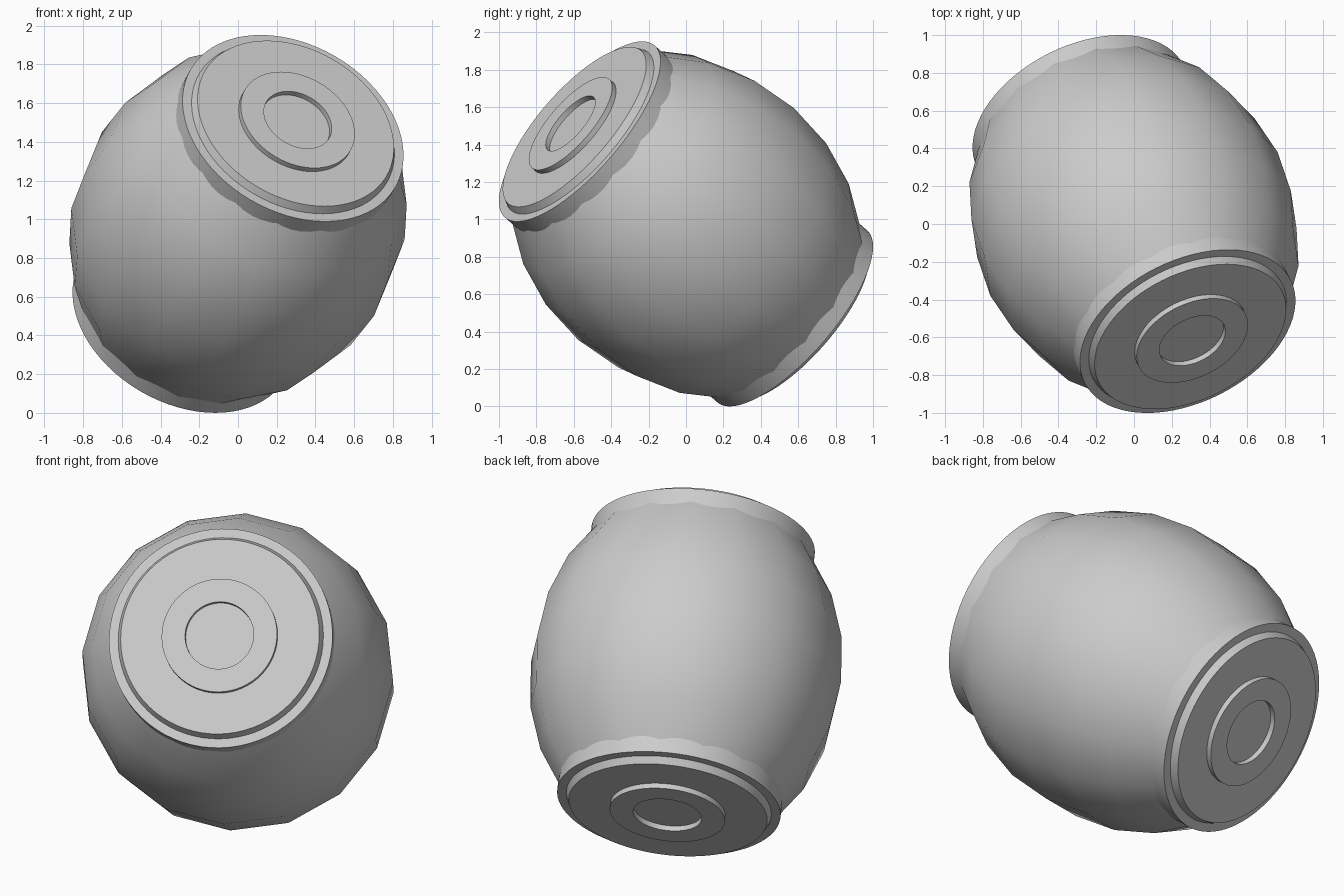
import bpy
import bmesh
import math
from mathutils import Matrix, Vector

if "Cube" in bpy.data.objects:
    bpy.data.objects.remove(bpy.data.objects["Cube"], do_unlink=True)

# Single grey finish
grey = bpy.data.materials.new("plain_grey")
grey.use_nodes = True
GREY = (0.6, 0.6, 0.6, 1)
grey.diffuse_color = GREY
grey.node_tree.nodes["Principled BSDF"].inputs["Base Color"].default_value = GREY

# The whole barrel lies along a tilted axis
CENTRE = Vector((0, 0, 0.976))
AXIS = Vector((0.353, -0.706, 0.614)).normalized()
PLACE = Matrix.Translation(CENTRE) @ AXIS.to_track_quat('Z', 'Y').to_matrix().to_4x4()


def lathe(name, profile, segments, closed=False):
    """Revolve (radius, height) points about the tilted axis."""
    bm = bmesh.new()
    verts = [bm.verts.new((r, 0, h)) for r, h in profile]
    pairs = list(zip(verts, verts[1:]))
    if closed:
        pairs.append((verts[-1], verts[0]))
    edges = [bm.edges.new(p) for p in pairs]
    bmesh.ops.spin(bm, geom=verts + edges, cent=(0, 0, 0), axis=(0, 0, 1),
                   angle=math.tau, steps=segments)
    bmesh.ops.remove_doubles(bm, verts=bm.verts, dist=1e-4)
    bmesh.ops.recalc_face_normals(bm, faces=bm.faces)
    mesh = bpy.data.meshes.new(name)
    bm.to_mesh(mesh)
    bm.free()
    mesh.materials.append(grey)
    obj = bpy.data.objects.new(name, mesh)
    obj.matrix_world = PLACE
    bpy.context.collection.objects.link(obj)
    bpy.ops.object.select_all(action='DESELECT')
    obj.select_set(True)
    bpy.context.view_layer.objects.active = obj
    bpy.ops.object.shade_smooth_by_angle(angle=math.radians(30))
    return obj


# Bulging body: coarse ellipsoid cut off inside the end flanges
HALF_LENGTH, RADIUS, STEPS = 1.05, 0.85, 3
curve = []
for i in range(-STEPS, STEPS + 1):
    t = math.radians(45) * i / STEPS
    curve.append((RADIUS * math.cos(t), HALF_LENGTH * math.sin(t)))
lathe("barrel_body", [(0, curve[0][1])] + curve + [(0, curve[-1][1])], 16)

# Matching caps on both ends
for side, label in ((1, "front"), (-1, "back")):
    cap = [(0, 0.69), (0.61, 0.69), (0.61, 0.805), (0.56, 0.805),
           (0.542, 0.845), (0, 0.845)]
    lathe(label + "_flange_cap", [(r, h * side) for r, h in cap], 72)
    ring = [(0.187, 0.835), (0.315, 0.835), (0.315, 0.875), (0.187, 0.875)]
    lathe(label + "_hub_ring", [(r, h * side) for r, h in ring], 64, closed=True)
